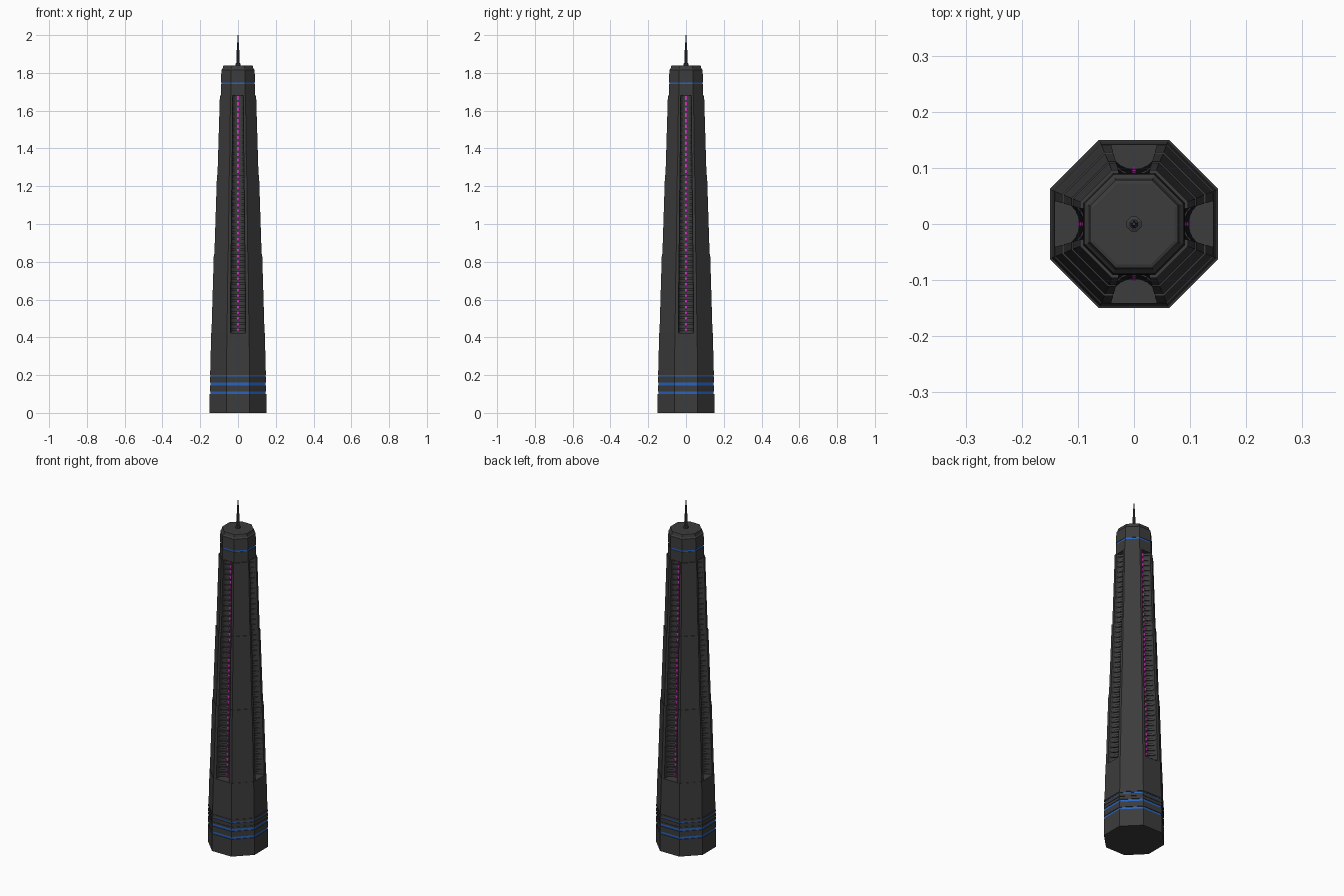
import bpy, bmesh, math

if "Cube" in bpy.data.objects:
    bpy.data.objects.remove(bpy.data.objects["Cube"])

T = math.tan(math.pi / 8)


def material(name, rgb):
    m = bpy.data.materials.new(name)
    m.diffuse_color = (*rgb, 1)
    m.use_nodes = True
    m.node_tree.nodes["Principled BSDF"].inputs["Base Color"].default_value = m.diffuse_color
    return m


DARK = material("dark_metal", (0.045, 0.045, 0.045))
BLUE = material("blue_light", (0.02, 0.13, 0.55))
PINK = material("magenta_light", (0.75, 0.03, 0.55))


def finish(name, bm, mat):
    bmesh.ops.recalc_face_normals(bm, faces=bm.faces)
    me = bpy.data.meshes.new(name)
    bm.to_mesh(me)
    bm.free()
    me.materials.append(mat)
    ob = bpy.data.objects.new(name, me)
    bpy.context.collection.objects.link(ob)
    return ob


def spin4(side):
    """Repeat one side's outline on all four sides."""
    pts = []
    for k in range(4):
        c, s = math.cos(k * math.pi / 2), math.sin(k * math.pi / 2)
        pts += [(x * c - y * s, x * s + y * c) for x, y in side]
    return pts


def loft(bm, outline, levels):
    """Stack scaled copies of an outline: levels are (z, apothem)."""
    rings = [[bm.verts.new((x * a, y * a, z)) for x, y in outline] for z, a in levels]
    n = len(outline)
    for lo, hi in zip(rings, rings[1:]):
        for i in range(n):
            bm.faces.new((lo[i], lo[(i + 1) % n], hi[(i + 1) % n], hi[i]))
    bm.faces.new(rings[0][::-1])
    bm.faces.new(rings[-1])


OCT = spin4([(-T, -1), (T, -1)])


def niche(depth, w=0.29, corner=0.05):
    """Octagon with a concave niche in each main side."""
    arc = [(-w * math.cos(t), -1 + corner + (depth - corner) * math.sin(t))
           for t in [math.pi * i / 10 for i in range(11)]]
    return spin4([(-T, -1), (-w, -1)] + arc + [(w, -1), (T, -1)])


def octagon_part(name, levels, mat=DARK):
    bm = bmesh.new()
    loft(bm, OCT, levels)
    return finish(name, bm, mat)


# Base with stacked bands over blue light rings
octagon_part("base", [(0, 0.15), (0.1, 0.15)])
octagon_part("base_light_core", [(0.09, 0.146), (0.21, 0.146)], BLUE)
for i, (z0, z1) in enumerate([(0.114, 0.146), (0.160, 0.170), (0.178, 0.193), (0.206, 0.214)]):
    octagon_part(f"base_band_{i}", [(z0, 0.1495), (z1, 0.1495)])
octagon_part("base_band_seam", [(0.165, 0.147), (0.185, 0.147)])
octagon_part("lower_shaft", [(0.2, 0.1475), (0.422, 0.142)])


# Tapered shaft: niche floors alternate with deeper gaps, inside each section
SECTIONS = [(0.42, 0.1405, 0.84, 0.128), (0.84, 0.125, 1.26, 0.1115), (1.26, 0.1085, 1.68, 0.096)]
FLOORS = 14
strips = bmesh.new()
for s, (z0, a0, z1, a1) in enumerate(SECTIONS):
    bm = bmesh.new()
    step = (z1 - z0) / FLOORS
    for f in range(FLOORS):
        def at(t):
            z = z0 + (f + t) * step
            return z, a0 + (a1 - a0) * (z - z0) / (z1 - z0)
        loft(bm, niche(0.36, corner=0.16), [at(0), at(0.55)])
        loft(bm, niche(0.30, corner=0.05), [at(0.55), at(1)])
        # Magenta dash at the back of every niche
        (za, aa), (zb, ab) = at(0.25), at(0.9)
        for k in range(4):
            c, n = math.cos(k * math.pi / 2), math.sin(k * math.pi / 2)
            ring = []
            for z, a in ((za, aa), (zb, ab)):
                for x, y in ((-0.004, -0.72 * a), (0.004, -0.72 * a),
                             (0.004, -0.60 * a), (-0.004, -0.60 * a)):
                    ring.append(strips.verts.new((x * c - y * n, x * n + y * c, z)))
            for q in ((0, 1, 5, 4), (1, 2, 6, 5), (2, 3, 7, 6), (3, 0, 4, 7), (3, 2, 1, 0), (4, 5, 6, 7)):
                strips.faces.new([ring[i] for i in q])
    finish(f"shaft_section_{s}", bm, DARK)
finish("niche_light_strips", strips, PINK)

# Head with blue ring, stepped roof
octagon_part("head_lower", [(1.68, 0.091), (1.74, 0.090)])
octagon_part("head_light_ring", [(1.735, 0.088), (1.755, 0.088)], BLUE)
octagon_part("head_upper", [(1.75, 0.090), (1.815, 0.088), (1.822, 0.082), (1.838, 0.078),
                            (1.84, 0.072)])

# Mast
octagon_part("mast_foot", [(1.838, 0.013), (1.85, 0.013), (1.852, 0.009)])
octagon_part("mast", [(1.85, 0.008), (1.92, 0.007), (1.922, 0.005), (2.0, 0.003)])
